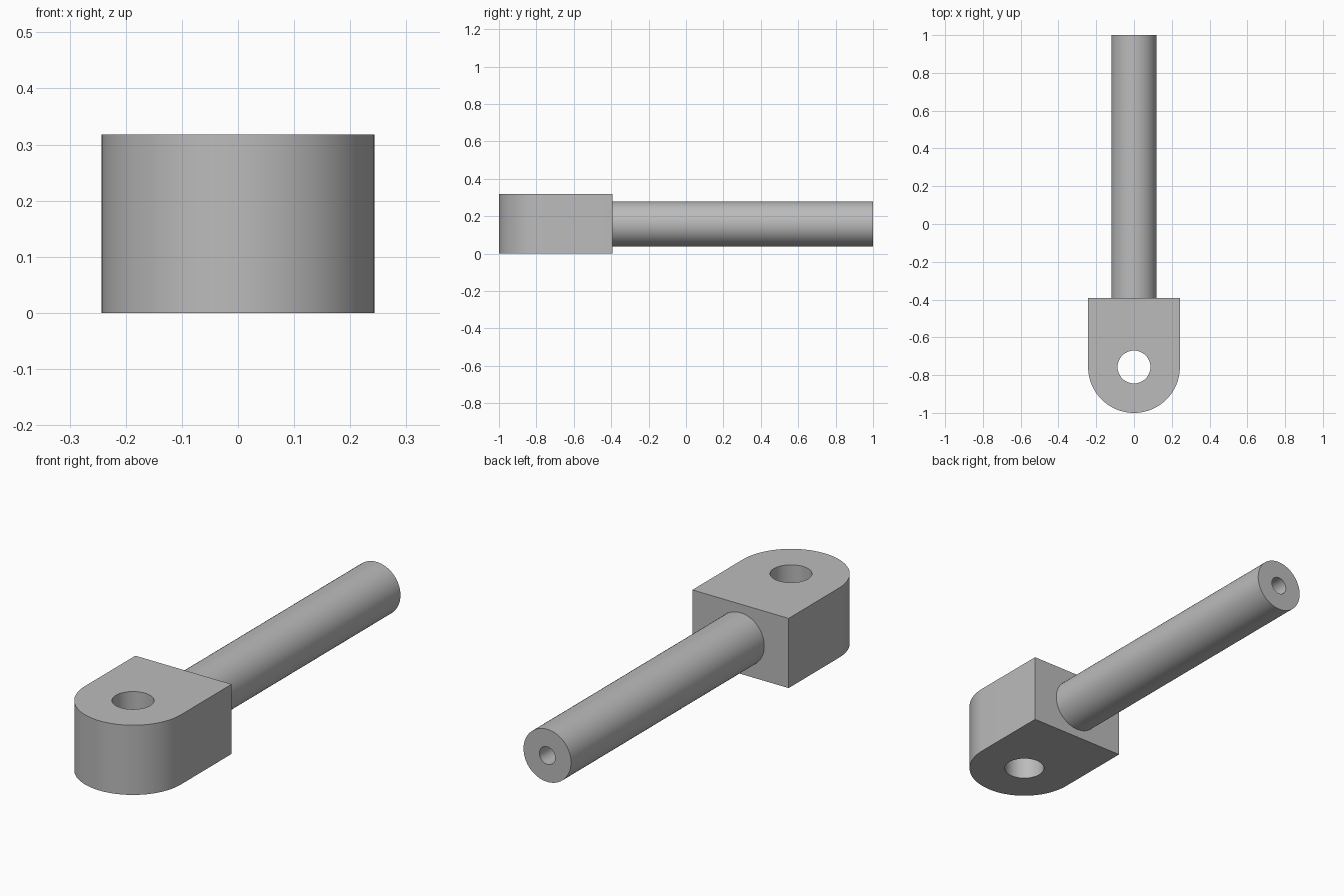
import bpy, bmesh
from math import pi, sin, cos, radians
from mathutils import Matrix, Vector

cube = bpy.data.objects.get("Cube")
if cube:
    bpy.data.objects.remove(cube)

HEIGHT, HEAD_R, HOLE_R = 0.318, 0.243, 0.087
EYE_Y, HEAD_BACK = -0.757, -0.393
ROD_R, BORE_R, BORE_DEPTH = 0.12, 0.04, 0.3

steel = bpy.data.materials.new("grey steel")
steel.use_nodes = True
grey = (0.5, 0.5, 0.5, 1)
steel.diffuse_color = grey
steel.node_tree.nodes["Principled BSDF"].inputs["Base Color"].default_value = grey


def finish(bm, name):
    bmesh.ops.recalc_face_normals(bm, faces=bm.faces[:])
    mesh = bpy.data.meshes.new(name)
    bm.to_mesh(mesh)
    bm.free()
    mesh.materials.append(steel)
    obj = bpy.data.objects.new(name, mesh)
    bpy.context.collection.objects.link(obj)
    bpy.ops.object.select_all(action="DESELECT")
    obj.select_set(True)
    bpy.context.view_layer.objects.active = obj
    bpy.ops.object.shade_smooth_by_angle(angle=radians(30))


def arc(radius, start, end, steps):
    angles = [start + (end - start) * i / steps for i in range(steps + 1)]
    return [(radius * cos(a), EYE_Y + radius * sin(a)) for a in angles]


def add_loop(bm, points):
    verts = [bm.verts.new((x, y, 0)) for x, y in points]
    return [bm.edges.new((v, verts[i - 1])) for i, v in enumerate(verts)]


# Eye head: rounded front, square back, vertical through hole
bm = bmesh.new()
outline = arc(HEAD_R, -pi, 0, 48) + [(HEAD_R, HEAD_BACK), (-HEAD_R, HEAD_BACK)]
edges = add_loop(bm, outline) + add_loop(bm, arc(HOLE_R, 0, 2 * pi, 48)[:-1])
bmesh.ops.triangle_fill(bm, edges=edges, use_beauty=True, normal=(0, 0, 1))
bmesh.ops.dissolve_limit(bm, angle_limit=0.01, verts=[], edges=bm.edges[:])
top = bmesh.ops.extrude_face_region(bm, geom=bm.faces[:])["geom"]
bmesh.ops.translate(bm, vec=(0, 0, HEIGHT),
                    verts=[v for v in top if isinstance(v, bmesh.types.BMVert)])
finish(bm, "eye_head")

# Rod: lathed profile with a blind bore in its free end
bm = bmesh.new()
profile = [(0, HEAD_BACK), (ROD_R, HEAD_BACK), (ROD_R, 1),
           (BORE_R, 1), (BORE_R, 1 - BORE_DEPTH), (0, 1 - BORE_DEPTH)]
verts = [bm.verts.new((r, y, HEIGHT / 2)) for r, y in profile]
edges = [bm.edges.new(pair) for pair in zip(verts, verts[1:])]
bmesh.ops.spin(bm, geom=verts + edges, cent=(0, 0, HEIGHT / 2), axis=(0, 1, 0),
               angle=2 * pi, steps=64)
bmesh.ops.remove_doubles(bm, verts=bm.verts[:], dist=0.0001)
finish(bm, "rod")
